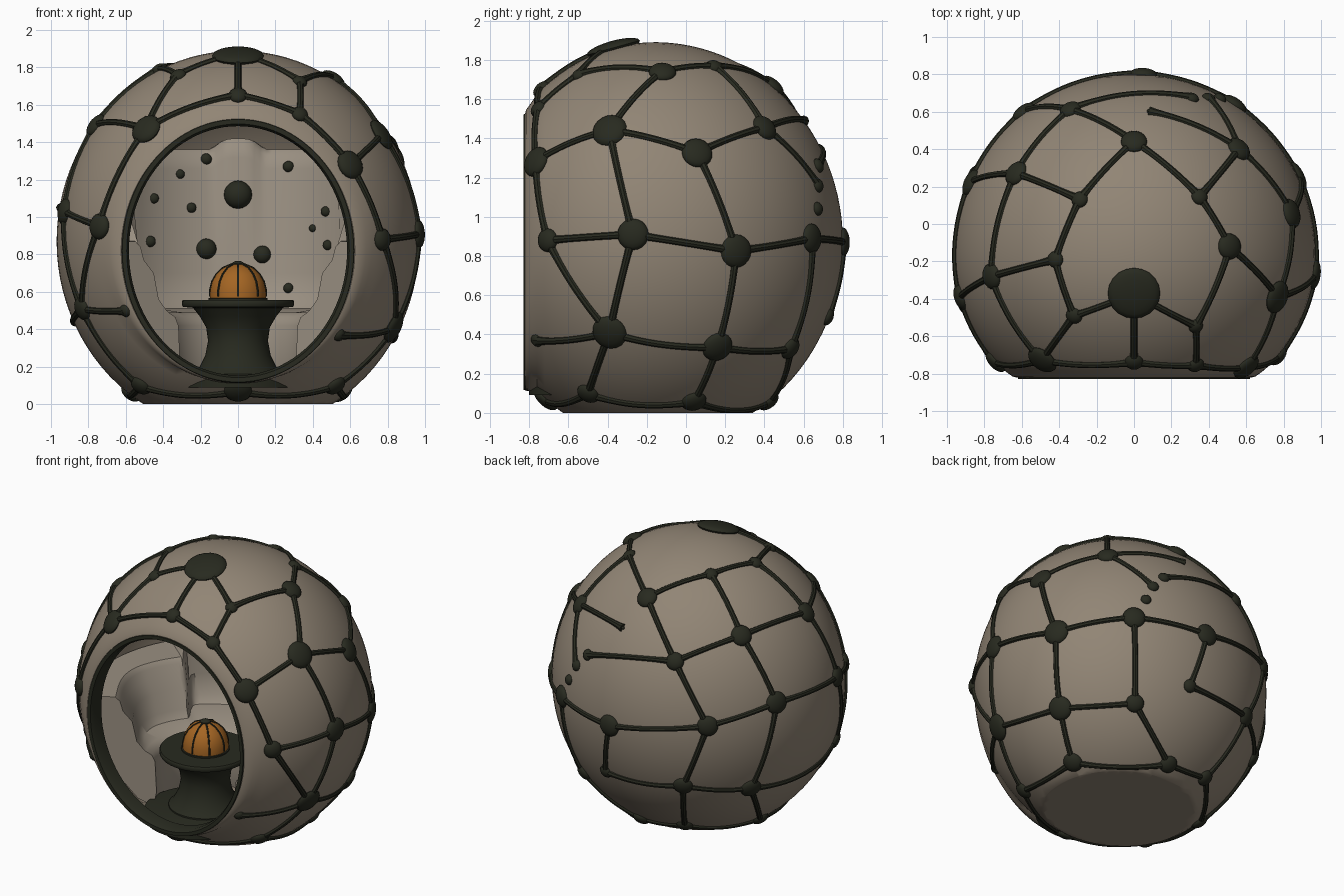
import bpy, bmesh, math
from mathutils import Vector, Matrix

if "Cube" in bpy.data.objects:
    bpy.data.objects.remove(bpy.data.objects["Cube"])

C = Vector((0, -.16, .87))                        # shell centre
RX, RZ, FRONT_R, BACK_R = .97, 1.02, .895, .96    # shell radii, flatter at the front
TAU = 2 * math.pi


def radii(dy):
    return Vector((RX, FRONT_R if dy < 0 else BACK_R, RZ))


def material(name, r, g, b):
    m = bpy.data.materials.new(name)
    m.diffuse_color = (r, g, b, 1)
    m.use_nodes = True
    m.node_tree.nodes["Principled BSDF"].inputs["Base Color"].default_value = m.diffuse_color
    return m


BEIGE = material("warm beige", .285, .235, .178)
SEAT = material("seat beige", .32, .275, .22)
DARK = material("dark olive", .021, .023, .014)
AMBER = material("amber", .37, .13, .017)


def add(name, bm, mat):
    bmesh.ops.recalc_face_normals(bm, faces=bm.faces)
    me = bpy.data.meshes.new(name)
    bm.to_mesh(me)
    bm.free()
    me.materials.append(mat)
    ob = bpy.data.objects.new(name, me)
    bpy.context.collection.objects.link(ob)
    return ob


def loft(rings, loop=False):
    # skin closed rings of equal length, cap the ends unless looped
    bm = bmesh.new()
    vs = [[bm.verts.new(p) for p in r] for r in rings]
    n = len(rings[0])
    for a, b in list(zip(vs, vs[1:])) + ([(vs[-1], vs[0])] if loop else []):
        for i in range(n):
            bm.faces.new((a[i], a[(i + 1) % n], b[(i + 1) % n], b[i]))
    if not loop:
        bm.faces.new(vs[0])
        bm.faces.new(vs[-1])
    return bm


def lathe(name, profile, mat, y, seg=48):
    rings = [[(r * math.cos(TAU * i / seg), y + r * math.sin(TAU * i / seg), z)
              for i in range(seg)] for r, z in profile]
    return add(name, loft(rings), mat)


def tubes(name, paths, mat, depth):
    # round bars along paths of (point, radius factor)
    cu = bpy.data.curves.new(name, 'CURVE')
    cu.dimensions, cu.bevel_depth, cu.bevel_resolution, cu.use_fill_caps = '3D', depth, 2, True
    for path in paths:
        sp = cu.splines.new('POLY')
        sp.points.add(len(path) - 1)
        for q, (p, f) in zip(sp.points, path):
            q.co, q.radius = (*p, 1), f
    ob = bpy.data.objects.new(name, cu)
    bpy.context.collection.objects.link(ob)
    bpy.ops.object.select_all(action='DESELECT')
    ob.select_set(True)
    bpy.context.view_layer.objects.active = ob
    bpy.ops.object.convert(target='MESH')
    ob = bpy.context.object
    ob.data.materials.clear()
    ob.data.materials.append(mat)
    for v in ob.data.vertices:
        v.co.z = max(v.co.z, 0)
    return ob


# shell: rings about the y axis, outer skin, rounded lip, inner skin
def oval(rx, rz, cz, y, n=96):
    return [(rx * math.cos(TAU * i / n), y, cz + rz * math.sin(TAU * i / n)) for i in range(n)]


def skin(k, y_end, n=40):
    end = math.acos((y_end - C.y) / (FRONT_R * k))
    out = []
    for i in range(n + 1):
        a = .004 + (end - .004) * i / n
        s, c = math.sin(a) * k, math.cos(a) * k
        out.append(oval(RX * s, RZ * s, C.z, C.y + radii(c).y * c))
    return out


inner = [[(x, y, max(z, .1)) for x, y, z in r] for r in reversed(skin(.94, -.72))]
lip = [oval(.685, .735, .845, -.79), oval(.65, .716, .83, -.815), oval(.625, .70, .82, -.822),
       oval(.60, .68, .82, -.80), oval(.60, .68, .825, -.73)]
bm = loft(skin(1, -.76) + lip + inner)
bmesh.ops.bisect_plane(bm, geom=bm.verts[:] + bm.edges[:] + bm.faces[:],
                       plane_co=(0, 0, 0), plane_no=(0, 0, 1))
for v in bm.verts:
    v.co.z = max(v.co.z, 0)
shell = add("shell", bm, BEIGE)

# dark trim around the doorway
rim = []
for i in range(96):
    a = TAU * i / 96
    rim.append([((.607 + dr) * math.cos(a), y, .82 + (.69 + dr) * math.sin(a))
                for dr, y in ((.018, -.81), (.012, -.828), (-.012, -.828), (-.024, -.80), (-.024, -.72), (.01, -.72))])
add("door_trim", loft(rim, True), DARK)

# network nodes as (coordinate, coordinate, size), seen from each side
FRONT = dict(f2=(0, 1.65, .05), f3=(-.49, 1.47, .085), f4=(.33, 1.55, .045), f5=(.60, 1.28, .08),
             f6=(.77, .88, .06), f8=(.54, .37, .035), f9=(-.74, .95, .07), f10=(-.83, .51, .065),
             f11=(-.60, .5, .035), f12=(-.52, .1, .06), f13=(.52, .1, .06), f14=(0, .07, .075))
RIGHT = dict(r2=(-.39, 1.44, .09), r6=(.056, 1.325, .08), r8=(-.27, .91, .08), r9=(.255, .825, .085),
             r10=(.64, .89, .075), r12=(-.39, .41, .09), r13=(.16, .337, .08), r14=(.53, .33, .06),
             r16=(.04, .06, .065))
LEFT = dict(l1=(-.39, 1.03, .07), l2=(.22, 1.06, .075), l3=(.32, .45, .07), l4=(-.02, .06, .06))
BACK = dict(b1=(.05, .87, .075), b2=(.13, .49, .045), b3=(-.42, .50, .065), b4=(-.59, .96, .07),
            b5=(.06, .06, .06), b6=(-.27, .09, .055), b7=(.46, 1.04, .035), b8=(.40, 1.16, .038),
            b9=(.31, 1.26, .038))
TOP = dict(t1=(0, -.37, .14), t2=(-.32, -.49, .045), t3=(.33, -.545, .04), t4=(-.42, -.19, .045),
           t5=(-.29, .13, .045), t6=(.35, .145, .045), t7=(.51, -.12, .07), t8=(0, .44, .07),
           t9=(-.63, .27, .07), t10=(-.34, .61, .06), t11=(-.76, -.28, .07), t17=(.56, .40, .07),
           p=(.08, .60, .012))
# ribs run along these chains of nodes
CHAINS = ("t1 f2 f3 t2 t1 t3 f4 f2", "t3 t7 t6 t8 t5 t4 t2", "f4 f5 f6 r12 f13 f14 f12 f10 f9 f3",
          "f5 r2 r6 t17 t6", "t7 r2 r8 r12 r13 r14 b5 r16 r13 r9 r6", "f6 r8 r9 r10 b1 b2 b3 b4 b1",
          "r10 r14", "r12 f8", "r16 f13", "t4 t11 t9 t10 b4 l2 l1 f9", "f3 t11 l1 f10 l3 l2 t9 t5",
          "t10 t8", "b8 t17 p", "t10 b9", "f10 f11", "b3 l3 l4 f12", "b3 b6 b5", "l4 b6")

nodes = {}
for table, (i, j, k), sign in ((FRONT, (0, 2, 1), -1), (BACK, (0, 2, 1), 1), (RIGHT, (1, 2, 0), 1),
                               (LEFT, (1, 2, 0), -1), (TOP, (0, 1, 2), 1)):
    for name, (a, b, r) in table.items():
        u = Vector((0, 0, 0))
        u[i], u[j] = a - C[i], b - C[j]
        u = Vector([p / q for p, q in zip(u, radii(u.y))])
        u[k] = sign * math.sqrt(max(0, 1 - u[i] ** 2 - u[j] ** 2))
        nodes[name] = (u.normalized(), r)


def on_shell(u):
    p = C + u * radii(u.y)
    return Vector((p.x, max(p.y, -.80), max(p.z, .015)))


def dome(bm, p, normal, r, h):
    m = Matrix.Translation(p) @ normal.to_track_quat('Z', 'Y').to_matrix().to_4x4() @ Matrix.Diagonal((r, r, h, 1))
    bmesh.ops.create_uvsphere(bm, u_segments=20, v_segments=10, radius=1, matrix=m)


bm = bmesh.new()
for u, r in nodes.values():
    dome(bm, on_shell(u), Vector([a / b for a, b in zip(u, radii(u.y))]), r, min(.036, .012 + .4 * r))
for v in bm.verts:
    v.co.z = max(v.co.z, 0)
add("network_nodes", bm, DARK)

paths = []
for chain in CHAINS:
    us = [nodes[n][0] for n in chain.split()]
    for a, b in zip(us, us[1:]):
        paths.append([(on_shell(a.lerp(b, i / 16).normalized()), 1 + .6 * abs(i / 8 - 1) ** 5) for i in range(17)])
tubes("network_ribs", paths, DARK, .018)

# wrap-around seats, with a tall padded panel across the back
O = Vector((0, -.32))


def wall(a, z, k=.915):
    d = Vector((math.cos(a), math.sin(a)))
    R2 = (RX * k) ** 2 * max(.05, 1 - ((z - C.z) / (RZ * k)) ** 2)
    w = O - C.xy
    return -w.dot(d) + math.sqrt(w.dot(d) ** 2 - w.length_squared + R2)


def smooth(lo, hi, x):
    t = min(1, max(0, (x - lo) / (hi - lo)))
    return t * t * (3 - 2 * t)


rings = []
for i in range(119):
    a = math.radians(-28 + 236 * i / 118)
    t, side = smooth(.64, .74, math.sin(a)), smooth(-.47, .3, math.sin(a))
    h = .87 + .49 * t + .06 * t * smooth(.985, 1, math.sin(a))
    rb = .46 + .10 * side + .20 * t
    top = min(rb + .13 + .1 * t, wall(a, h) - .05)
    prof = [(.37, .1), (.35, .2), (.36, .42), (.38, .465), (.42, .49), (rb - .02, .51), (rb + .02, .56),
            (rb + .05, .70), (top - .02, h - .10), (top, h - .03), (top + .03, h),
            (wall(a, h), h), (wall(a, .7), .7), (wall(a, .4), .4), (wall(a, .15), .15)]
    rings.append([(O.x + r * math.cos(a), O.y + r * math.sin(a), z) for r, z in prof])
sofa = add("sofa", loft(rings), SEAT)

# dark studs on the inner back wall
bpy.context.view_layer.update()
bm = bmesh.new()
for x, z, r in ((-.45, 1.1, .027), (-.25, 1.05, .027), (-.31, 1.23, .025), (-.17, 1.31, .03), (0, 1.12, .075),
                (.27, 1.27, .03), (.47, 1.03, .027), (.4, .94, .02), (.48, .85, .027), (.13, .8, .047),
                (-.17, .83, .055), (-.47, .87, .03), (.27, .62, .027)):
    hits = [h for h in (o.ray_cast((x, -.3, z), (0, 1, 0)) for o in (sofa, shell)) if h[0]]
    if hits:
        hit = min(hits, key=lambda h: h[1].y)
        dome(bm, hit[1], Vector((0, -1, 0)), r, r * .8)
add("wall_studs", bm, DARK)

# floor disc and pedestal table
TY = -.37
lathe("floor_disc", [(.36, .09), (.36, .145), (.35, .15)], DARK, -.44)
lathe("table", [(.24, .12), (.24, .16), (.21, .19), (.175, .26), (.16, .34), (.17, .41), (.205, .47), (.24, .515),
                (.295, .52), (.30, .53), (.30, .55), (.295, .556)], DARK, TY)

# amber dome lamp with dark cage
cage = [(.15, .575), (.149, .61), (.138, .655), (.115, .695), (.08, .728), (.04, .745), (.005, .75)]
lathe("lamp_dome", [(.15, .55)] + cage, AMBER, TY, 40)
bars = [[(Vector((r * math.cos(a), TY + r * math.sin(a), z)), 1) for r, z in cage]
        for a in (TAU * i / 8 for i in range(8))]
tubes("lamp_cage", bars, DARK, .006)
lathe("lamp_base", [(.158, .55), (.158, .566), (.14, .57)], DARK, TY, 40)
lathe("lamp_cap", [(.035, .74), (.035, .753), (.015, .765)], DARK, TY, 20)

# smooth shading everywhere, keeping crisp edges
bpy.ops.object.select_all(action='SELECT')
bpy.context.view_layer.objects.active = shell
bpy.ops.object.shade_smooth_by_angle(angle=math.radians(40))
